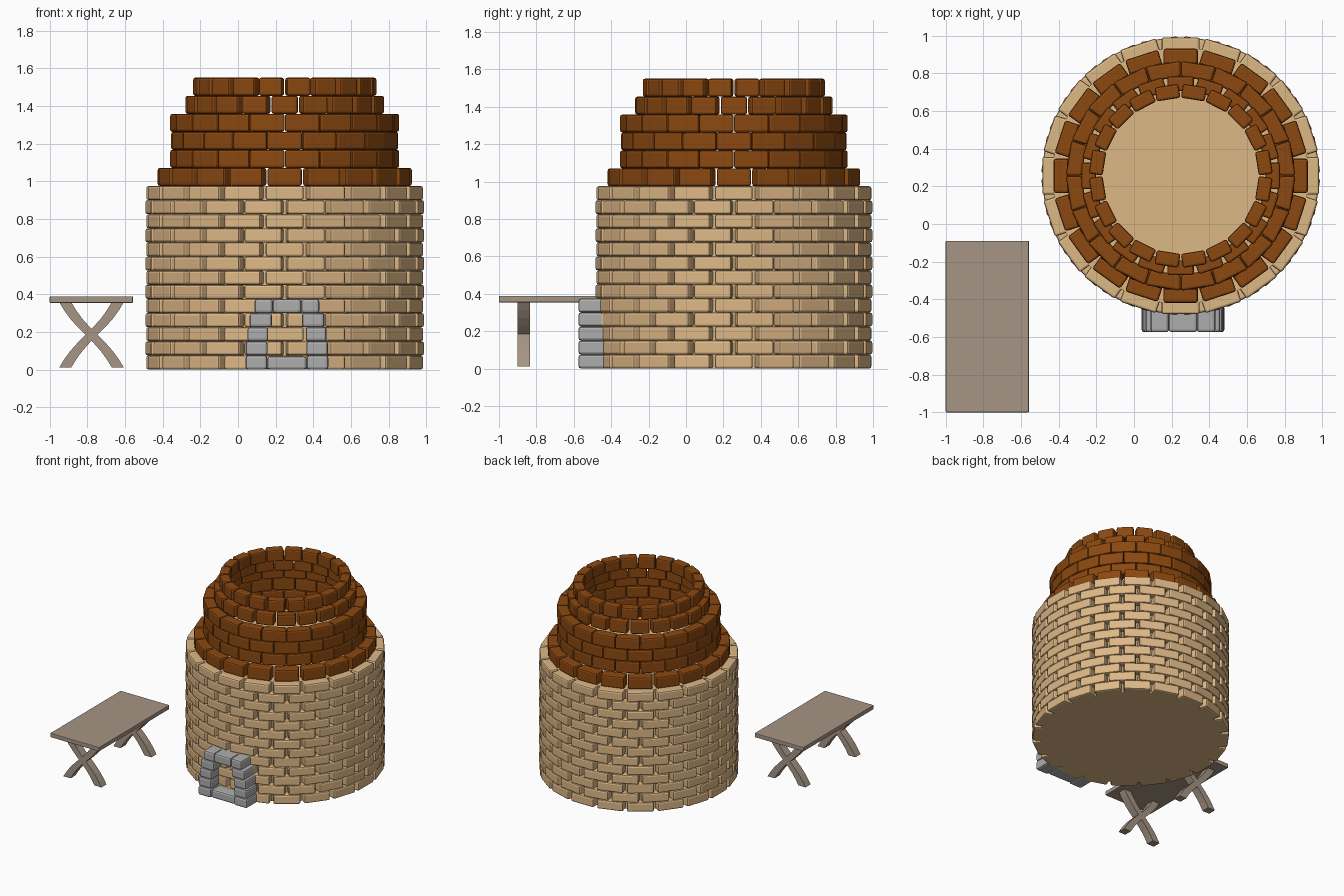
import bpy, bmesh
from math import pi, tan, sin
from mathutils import Matrix, Vector

if "Cube" in bpy.data.objects:
    bpy.data.objects.remove(bpy.data.objects["Cube"])

CX, CY, N = 0.248, 0.256, 20      # tower centre, bricks per course


def material(name, color):
    m = bpy.data.materials.new(name)
    m.diffuse_color = (*color, 1)
    m.use_nodes = True
    m.node_tree.nodes["Principled BSDF"].inputs["Base Color"].default_value = m.diffuse_color
    return m


SAND = material("sandstone", (0.73, 0.48, 0.24))
CLAY = material("brown_clay", (0.26, 0.065, 0.005))
WOOD = material("weathered_wood", (0.38, 0.30, 0.23))
STONE = material("grey_stone", (0.42, 0.42, 0.42))


def finish(name, bm, mat, bevel=0.0):
    bmesh.ops.recalc_face_normals(bm, faces=bm.faces)
    me = bpy.data.meshes.new(name)
    bm.to_mesh(me)
    bm.free()
    ob = bpy.data.objects.new(name, me)
    bpy.context.collection.objects.link(ob)
    me.materials.append(mat)
    if bevel:
        mod = ob.modifiers.new("rounded_edges", 'BEVEL')
        mod.width, mod.segments = bevel, 2
    return ob


def add_box(bm, lo, hi):
    lo, hi = Vector(lo), Vector(hi)
    mat = Matrix.Translation((lo + hi) / 2) @ Matrix.Diagonal((*(hi - lo), 1))
    return bmesh.ops.create_cube(bm, size=1, matrix=mat)["verts"]


def add_course(bm, r_out, r_in, z0, z1, shift, tapered=False):
    """One ring of bricks; tapered bricks close the outer joints."""
    w_in = r_in * tan(pi / N) * 0.985
    w_out = r_out * tan(pi / N) * 0.99 if tapered else w_in
    for i in range(N):
        verts = add_box(bm, (r_in, -1, z0), (r_out, 1, z1))
        for v in verts:
            v.co.y *= w_out if v.co.x > (r_in + r_out) / 2 else w_in
        rot = Matrix.Rotation(2 * pi * (i + shift) / N, 4, 'Z')
        bmesh.ops.transform(bm, verts=verts, matrix=Matrix.Translation((CX, CY, 0)) @ rot)


# Sandstone wall: 13 staggered courses
H = 0.075
bm = bmesh.new()
for c in range(13):
    add_course(bm, 0.735, 0.645, c * H, (c + 1) * H, 0.5 * (c % 2))
finish("tower_wall_bricks", bm, SAND, 0.012)

# Solid core that backs the joints and closes top and bottom
bm = bmesh.new()
bmesh.ops.create_cone(bm, cap_ends=True, segments=40, radius1=0.68, radius2=0.68,
                      depth=13 * H, matrix=Matrix.Translation((CX, CY, 13 * H / 2)))
finish("tower_core", bm, SAND)

# Stepped brown crown: outer radius, inner radius, tapered
rings = [(0.675, 0.585, False), (0.603, 0.52, True), (0.603, 0.52, True),
         (0.603, 0.52, True), (0.528, 0.45, False), (0.485, 0.41, False)]
bm = bmesh.new()
z, step = 13 * H, (1.55 - 13 * H) / len(rings)
for c, (ro, ri, tapered) in enumerate(rings):
    add_course(bm, ro, ri, z + c * step, z + (c + 1) * step, 0.5 * (c % 2), tapered)
finish("crown_bricks", bm, CLAY, 0.012)

# Fireplace surround: mirrored jambs, three lintel stones and a sill
AX, Y0, Y1 = 0.26, -0.575, -0.43
bm = bmesh.new()
for s in (-1, 1):
    for k, (a, b) in enumerate([(0.105, 0.22), (0.103, 0.218), (0.1, 0.21),
                                (0.08, 0.198), (0.075, 0.172)]):
        x0, x1 = sorted((AX + s * a, AX + s * b))
        add_box(bm, (x0, Y0, k * H), (x1, Y1, (k + 1) * H))
add_box(bm, (AX - 0.075, Y0, 0.3), (AX + 0.075, Y1, 0.375))
add_box(bm, (AX - 0.105, Y0 + 0.01, 0), (AX + 0.105, Y1, 0.07))
finish("fireplace_surround", bm, STONE, 0.014)

# Table top
TX = -0.778
bm = bmesh.new()
add_box(bm, (-1, -1, 0.354), (-0.558, -0.09, 0.388))
finish("table_top", bm, WOOD, 0.004)

# Crossed table legs: gently S-curved planks
for label, yc in (("front", -0.868), ("back", -0.222)):
    for side, s in (("left", -1), ("right", 1)):
        bm = bmesh.new()
        rows, steps = [], 8
        for i in range(steps + 1):
            t = i / steps
            x = -0.14 + 0.28 * t - 0.012 * sin(2 * pi * t)
            zz = 0.01 + 0.348 * t
            rows.append([bm.verts.new((TX + s * (x + dx), yc + dy, zz))
                         for dx, dy in ((-0.032, -0.033), (0.032, -0.033),
                                        (0.032, 0.033), (-0.032, 0.033))])
        for a, b in zip(rows, rows[1:]):
            for j in range(4):
                k = (j + 1) % 4
                bm.faces.new((a[j], a[k], b[k], b[j]))
        bm.faces.new(rows[0])
        bm.faces.new(rows[-1])
        finish(f"{label}_{side}_table_leg", bm, WOOD)
